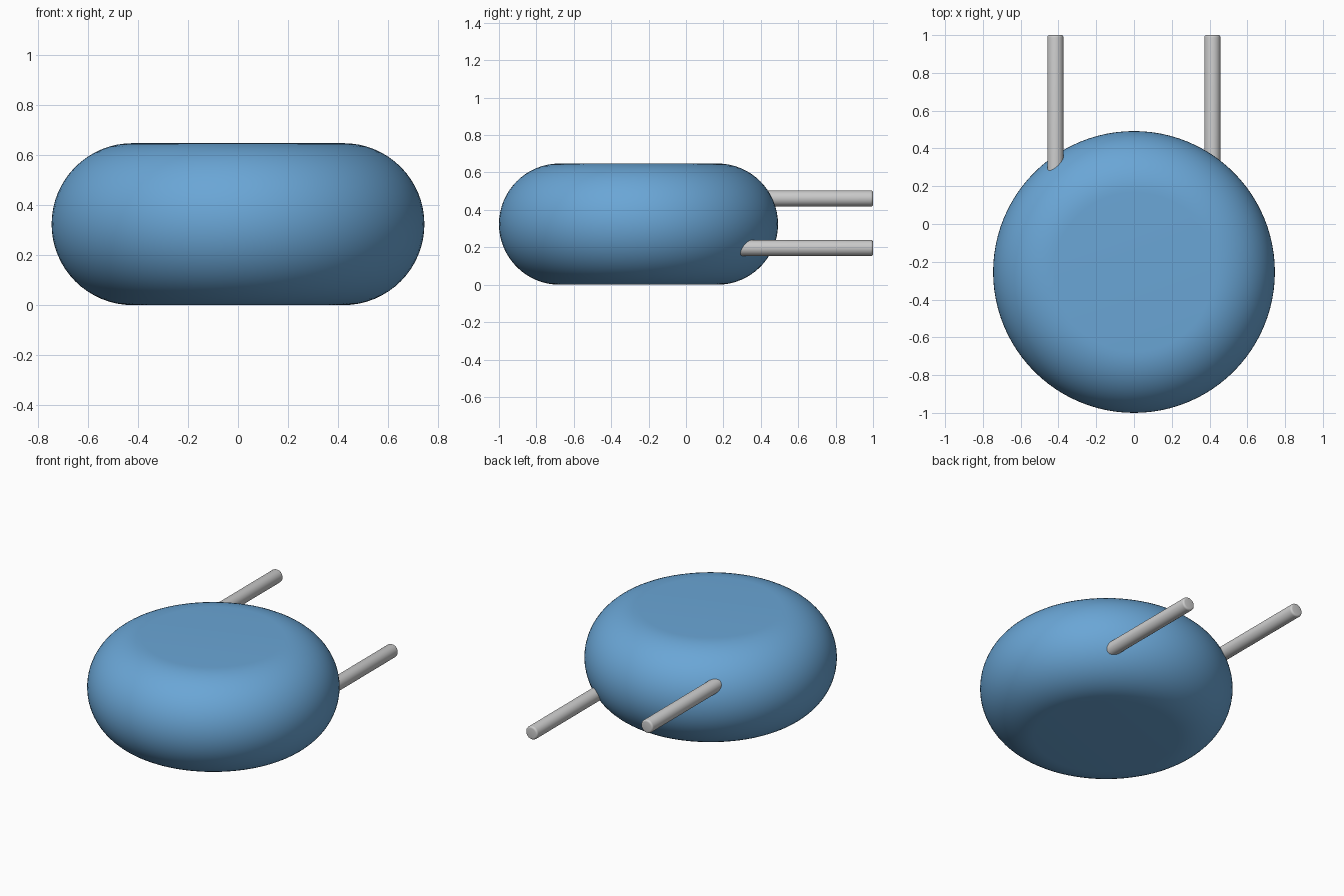
import bpy, bmesh, math
from mathutils import Matrix, Vector

if "Cube" in bpy.data.objects:
    bpy.data.objects.remove(bpy.data.objects["Cube"])

def finish(bm, name, location, material=None):
    bmesh.ops.recalc_face_normals(bm, faces=bm.faces)
    mesh = bpy.data.meshes.new(name)
    bm.to_mesh(mesh)
    bm.free()
    obj = bpy.data.objects.new(name, mesh)
    bpy.context.collection.objects.link(obj)
    obj.location = location
    if material:
        mesh.materials.append(material)
    bpy.ops.object.select_all(action='DESELECT')
    obj.select_set(True)
    bpy.context.view_layer.objects.active = obj
    bpy.ops.object.shade_smooth_by_angle(angle=math.radians(35))
    return obj

def lathe(profile, steps):
    """Spin an open (radius, z) profile about z; both ends lie on the axis."""
    bm = bmesh.new()
    verts = [bm.verts.new((r, 0, z)) for r, z in profile]
    edges = [bm.edges.new(pair) for pair in zip(verts, verts[1:])]
    bmesh.ops.spin(bm, geom=verts + edges, cent=(0, 0, 0), axis=(0, 0, 1),
                   angle=math.tau, steps=steps)
    bmesh.ops.remove_doubles(bm, verts=bm.verts, dist=1e-5)
    return bm

blue = bpy.data.materials.new("body_blue")
blue.diffuse_color = (0.144, 0.381, 0.672, 1)
blue.use_nodes = True
blue.node_tree.nodes["Principled BSDF"].inputs["Base Color"].default_value = blue.diffuse_color

# Round body: flat top and bottom with a full half-round rim
EDGE, FLAT = 0.324, 0.422
rim = [(FLAT + EDGE * math.cos(a), EDGE * math.sin(a))
       for a in (math.radians(-90 + 180 * i / 32) for i in range(33))]
finish(lathe([(0, -EDGE)] + rim + [(0, EDGE)], 96),
       "round_body", (0, -0.254, EDGE), blue)

# Two lead wires with softened tips, running back out of the body
WIRE_R, SOFT, START, END = 0.043, 0.012, 0.0, 1.0
tip = [(WIRE_R - SOFT + SOFT * math.cos(a), END - SOFT + SOFT * math.sin(a))
       for a in (math.radians(90 * i / 4) for i in range(5))]
for name, x, z in (("left_lead", -0.416, 0.461), ("right_lead", 0.415, 0.196)):
    bm = lathe([(0, START), (WIRE_R, START)] + tip + [(0, END)], 32)
    bmesh.ops.rotate(bm, verts=bm.verts, cent=Vector(),
                     matrix=Matrix.Rotation(math.radians(-90), 3, 'X'))
    finish(bm, name, (x, 0, z))
